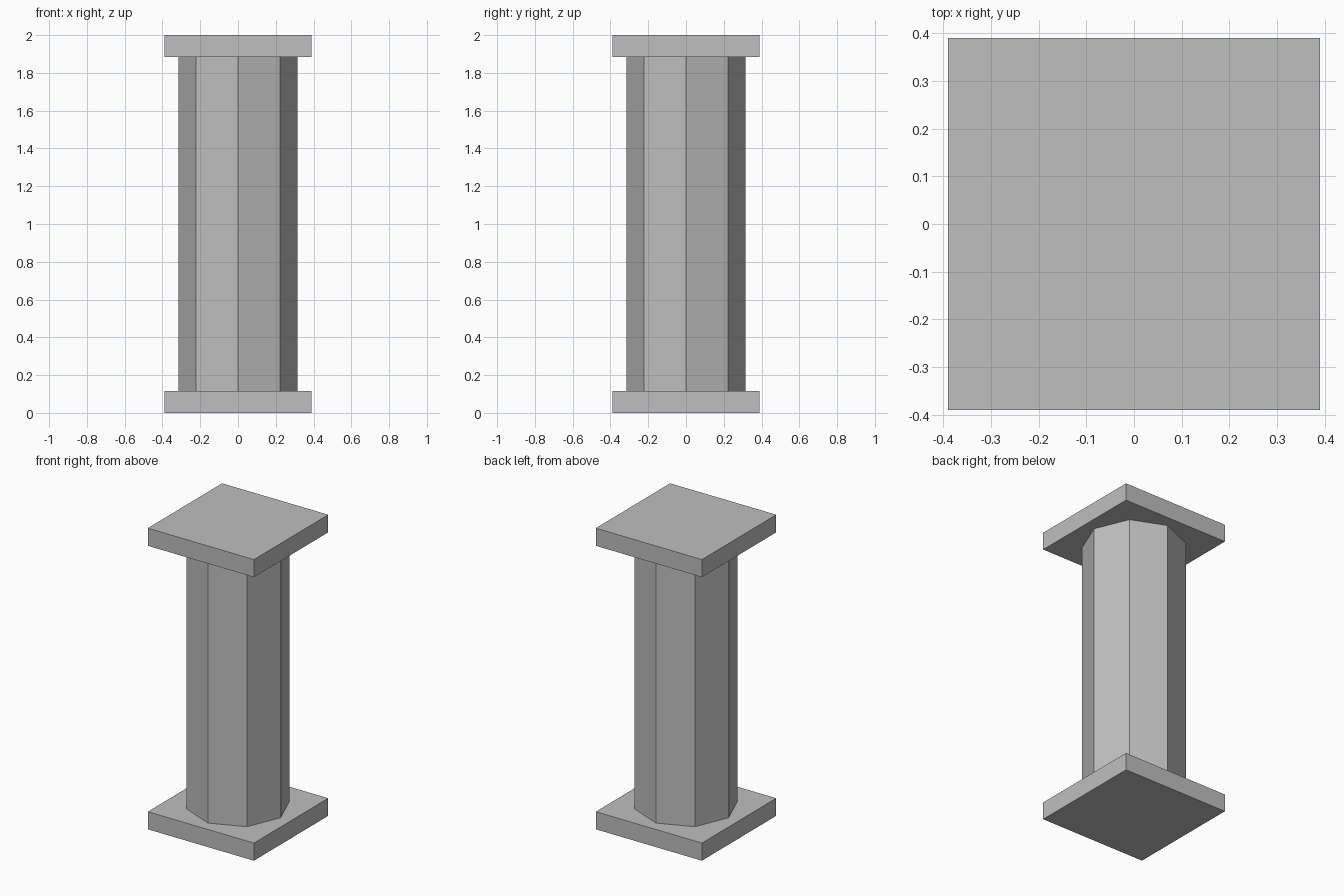
import bpy

default = bpy.data.objects.get("Cube")
if default:
    bpy.data.objects.remove(default, do_unlink=True)

HEIGHT = 2.0
SLAB_WIDTH = 0.78
SLAB_HEIGHT = 0.117
SHAFT_RADIUS = 0.315

# One plain stone colour for the whole pillar
GREY = (0.52, 0.52, 0.52, 1.0)
stone = bpy.data.materials.new("stone grey")
stone.use_nodes = True
stone.diffuse_color = GREY
bsdf = next(n for n in stone.node_tree.nodes if n.type == "BSDF_PRINCIPLED")
bsdf.inputs["Base Color"].default_value = GREY


def finish(name):
    obj = bpy.context.object
    obj.name = obj.data.name = name
    obj.data.materials.append(stone)
    return obj


def add_slab(name, z):
    bpy.ops.mesh.primitive_cube_add(size=1, location=(0, 0, z))
    slab = finish(name)
    slab.scale = (SLAB_WIDTH, SLAB_WIDTH, SLAB_HEIGHT)
    bpy.ops.object.transform_apply(location=False, rotation=False, scale=True)


# Square slabs at the foot and the top
add_slab("base_slab", SLAB_HEIGHT / 2)
add_slab("top_slab", HEIGHT - SLAB_HEIGHT / 2)

# Eight-sided shaft with corners on the axes
bpy.ops.mesh.primitive_cylinder_add(
    vertices=8, radius=SHAFT_RADIUS, depth=HEIGHT - 2 * SLAB_HEIGHT,
    location=(0, 0, HEIGHT / 2))
finish("shaft")
